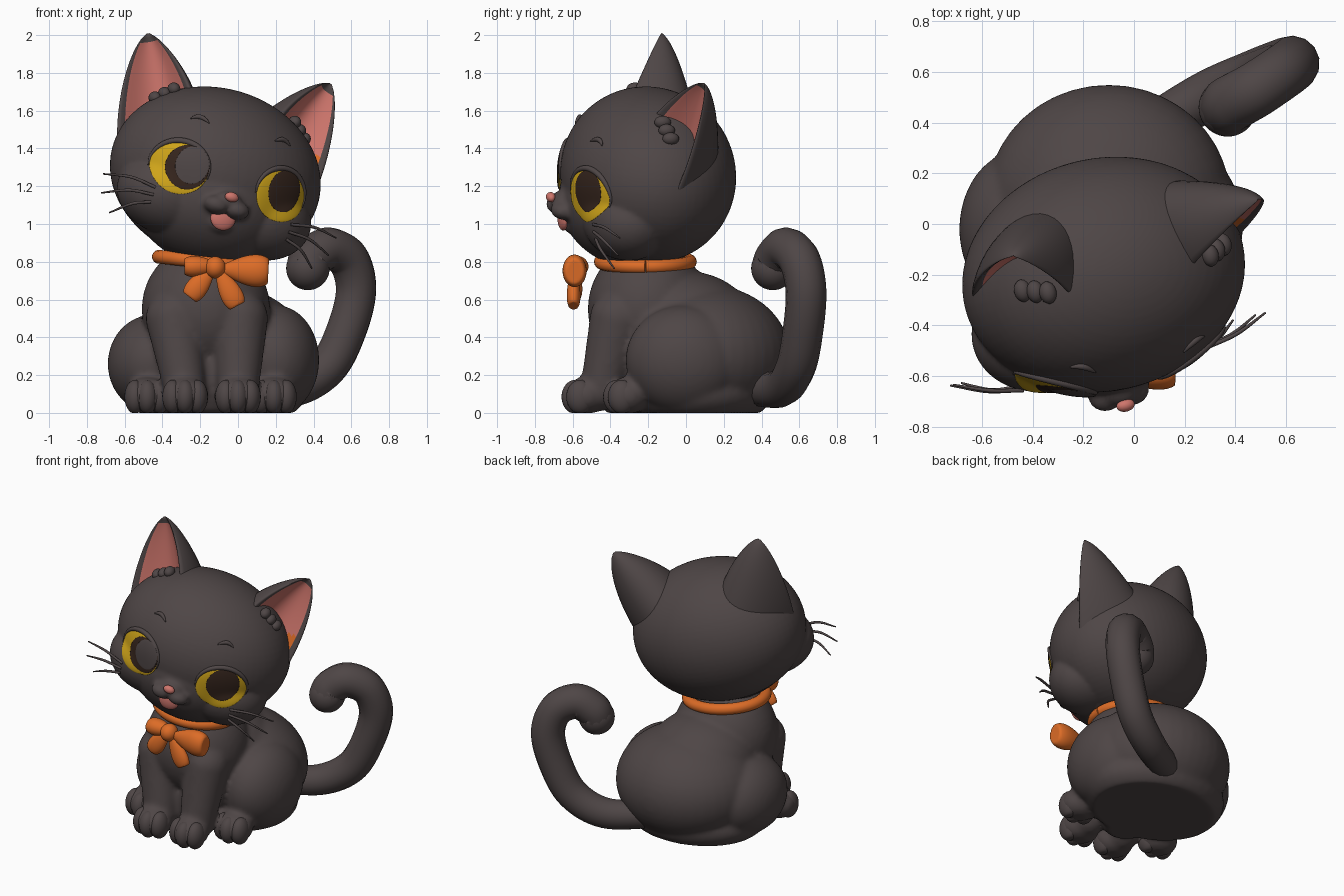
import bpy
import bmesh
from math import sin, cos, pi, radians, sqrt, exp, log
from mathutils import Vector, Matrix, Euler

cube = bpy.data.objects.get("Cube")
if cube:
    bpy.data.objects.remove(cube)


def material(name, r, g, b):
    mat = bpy.data.materials.new(name)
    mat.use_nodes = True
    mat.diffuse_color = (r, g, b, 1)
    shader = next(n for n in mat.node_tree.nodes if n.type == 'BSDF_PRINCIPLED')
    shader.inputs["Base Color"].default_value = (r, g, b, 1)
    shader.inputs["Roughness"].default_value = 0.8
    return mat


FUR = material("charcoal fur", 0.077, 0.061, 0.061)
PINK = material("soft pink", 0.62, 0.18, 0.15)
ORANGE = material("orange ribbon", 0.72, 0.15, 0.02)
YELLOW = material("amber eye", 0.62, 0.37, 0.01)
BROWN = material("dark brown pupil", 0.035, 0.018, 0.012)

# Head frame: turned a little to the left and tilted over
HEAD = (Matrix.Translation((-0.12, -0.2, 1.26))
        @ Matrix.Rotation(radians(13), 4, 'Z') @ Matrix.Rotation(radians(15), 4, 'Y'))
WORLD = Matrix.Identity(4)
# Skull, jaw and two cheeks as (centre, radii) in the head frame
SKULL = [((0, 0, 0), (0.57, 0.46, 0.46)), ((0, -0.07, -0.13), (0.44, 0.395, 0.36)),
         ((0.25, -0.16, -0.17), (0.285, 0.24, 0.22)), ((-0.25, -0.16, -0.17), (0.285, 0.24, 0.22))]


def face_y(x, z):
    """Front surface of the head in its own frame, with soft creases."""
    fronts = (c[1] - r[1] * sqrt(max(0.02, 1 - ((x - c[0]) / r[0])**2 - ((z - c[2]) / r[2])**2))
              for c, r in SKULL)
    return -log(sum(exp(-100 * y) for y in fronts)) / 100


def finish(name, bm, mats, frame=WORLD):
    bmesh.ops.recalc_face_normals(bm, faces=bm.faces)
    mesh = bpy.data.meshes.new(name)
    bm.to_mesh(mesh)
    bm.free()
    for mat in mats:
        mesh.materials.append(mat)
    for poly in mesh.polygons:
        poly.use_smooth = True
    ob = bpy.data.objects.new(name, mesh)
    ob.matrix_world = frame
    bpy.context.collection.objects.link(ob)
    return ob


def fuse(ob, voxel, iterations):
    """Melt overlapping volumes into one soft skin."""
    remesh = ob.modifiers.new("fuse", 'REMESH')
    remesh.mode = 'VOXEL'
    remesh.voxel_size = voxel
    remesh.use_smooth_shade = True
    relax = ob.modifiers.new("relax", 'SMOOTH')
    relax.factor = 0.5
    relax.iterations = iterations


def add_blob(bm, loc, size, rot=(0, 0, 0), taper=0, segs=40):
    """Ellipsoid, optionally growing along its x axis."""
    verts = bmesh.ops.create_uvsphere(bm, u_segments=segs, v_segments=segs // 2 + 4, radius=1)['verts']
    turn = Euler([radians(a) for a in rot]).to_matrix()
    for v in verts:
        k = 1 + taper * v.co.x
        x = min(v.co.x, 0.8) if taper else v.co.x
        local = Vector((x * size[0], v.co.y * size[1] * k, v.co.z * size[2] * k))
        v.co = turn @ local + Vector(loc)


def blob(name, loc, size, mat, frame=WORLD, **kw):
    bm = bmesh.new()
    add_blob(bm, loc, size, **kw)
    if frame is WORLD:
        for v in bm.verts:
            v.co.z = max(v.co.z, 0)
    finish(name, bm, [mat], frame)


def tube(name, points, mat, frame=WORLD, n=8):
    """Round tube through (x, y, z, radius) points."""
    p = [Vector(q) for q in points]
    p = [2 * p[0] - p[1]] + p + [2 * p[-1] - p[-2]]
    path = []
    for a, b, c, d in zip(p, p[1:], p[2:], p[3:]):
        for i in range(n):
            t = i / n
            path.append(0.5 * (2 * b + (c - a) * t + (2 * a - 5 * b + 4 * c - d) * t * t
                               + (3 * b - a - 3 * c + d) * t**3))
    path.append(p[-2])
    curve = bpy.data.curves.new(name, 'CURVE')
    curve.dimensions = '3D'
    curve.bevel_depth = 1
    curve.bevel_resolution = 5
    curve.use_fill_caps = True
    spline = curve.splines.new('POLY')
    spline.points.add(len(path) - 1)
    for point, q in zip(spline.points, path):
        point.co = (q[0], q[1], q[2], 1)
        point.radius = max(q[3], 0.001)
    curve.materials.append(mat)
    ob = bpy.data.objects.new(name, curve)
    ob.matrix_world = frame
    bpy.context.collection.objects.link(ob)


# Body: rump, back, chest, belly, haunches, legs and paws
bm = bmesh.new()
for loc, size in (((-0.1, 0.1, 0.31), (0.48, 0.45, 0.37)), ((-0.14, 0, 0.46), (0.36, 0.36, 0.29)),
                  ((-0.17, -0.2, 0.55), (0.34, 0.32, 0.35)), ((-0.14, -0.22, 0.22), (0.2, 0.22, 0.3)),
                  ((0.2, -0.01, 0.28), (0.23, 0.31, 0.29)), ((-0.45, -0.02, 0.26), (0.24, 0.31, 0.26)),
                  ((-0.12, 0.05, 0.1), (0.48, 0.4, 0.2))):
    add_blob(bm, loc, size)
for top_x, low_x in ((0.01, 0), (-0.34, -0.28)):
    top, low = Vector((top_x, -0.36, 0.5)), Vector((low_x, -0.45, 0.12))
    for i in range(13):
        t = i / 12
        r = 0.15 - 0.04 * t
        add_blob(bm, top.lerp(low, t), (r, r, r), segs=24)
PAWS = {"left_front": (0, -0.53), "right_front": (-0.28, -0.53),
        "left_hind": (0.19, -0.31), "right_hind": (-0.48, -0.33)}
for x, y in PAWS.values():
    add_blob(bm, (x, y, 0.09), (0.125, 0.115, 0.1), segs=24)
for v in bm.verts:
    v.co.z = max(v.co.z, 0)
fuse(finish("body", bm, [FUR]), 0.016, 7)

# Toes
for paw, (x, y) in PAWS.items():
    for i in (-1, 0, 1):
        blob(f"{paw}_toe_{i + 2}", (x + i * 0.065, y - 0.055 + abs(i) * 0.025, 0.085),
             (0.056, 0.074, 0.09), FUR, segs=24)

# Tail with a curled tip
tube("tail", [(0.02, 0.35, 0.13, 0.09), (0.28, 0.5, 0.13, 0.1), (0.47, 0.58, 0.24, 0.105),
              (0.575, 0.62, 0.44, 0.107), (0.625, 0.635, 0.65, 0.108), (0.585, 0.6, 0.81, 0.11),
              (0.48, 0.53, 0.87, 0.112), (0.39, 0.48, 0.82, 0.114), (0.37, 0.46, 0.765, 0.115)], FUR)
blob("tail_tip", (0.37, 0.46, 0.765), (0.115, 0.115, 0.115), FUR)

# Collar and bow
ring = [(0.255 * cos(a), 0.235 * sin(a), 0, 0.037) for a in (2 * pi * i / 24 for i in range(25))]
tube("collar", ring, ORANGE, Matrix.Translation((-0.165, -0.215, 0.8))
     @ Matrix.Rotation(radians(6), 4, 'Y'), 3)
blob("bow_knot", (-0.12, -0.59, 0.77), (0.055, 0.06, 0.058), ORANGE)
blob("bow_left_loop", (0.045, -0.59, 0.755), (0.145, 0.058, 0.078), ORANGE, rot=(0, 3, 0), taper=0.5)
blob("bow_right_loop", (-0.2, -0.575, 0.775), (0.105, 0.055, 0.052), ORANGE, rot=(0, 180, 0), taper=0.4)
blob("bow_left_end", (-0.05, -0.595, 0.655), (0.125, 0.034, 0.055), ORANGE, rot=(0, 62, 0), taper=0.4)
blob("bow_right_end", (-0.2, -0.585, 0.685), (0.115, 0.034, 0.054), ORANGE, rot=(0, 128, 0), taper=0.4)

# Head with muzzle and chin
bm = bmesh.new()
for loc, size in SKULL:
    add_blob(bm, loc, size, segs=64)
for loc, size in (((0.055, -0.46, -0.178), (0.072, 0.07, 0.05)), ((-0.055, -0.46, -0.178), (0.072, 0.07, 0.05)),
                  ((0, -0.45, -0.14), (0.08, 0.07, 0.05)), ((0, -0.395, -0.25), (0.09, 0.06, 0.07))):
    add_blob(bm, loc, size, segs=24)
fuse(finish("head", bm, [FUR], HEAD), 0.013, 3)
blob("mouth", (0, -0.448, -0.238), (0.068, 0.027, 0.064), PINK, HEAD)
blob("nose", (0, -0.522, -0.122), (0.037, 0.025, 0.026), PINK, HEAD)


def face_plate(name, cx, cz, rx, rz, mat, base, thick):
    """Thin lens that hugs the curve of the face."""
    bm = bmesh.new()
    add_blob(bm, (0, 0, 0), (1, 1, 1), segs=48)
    for v in bm.verts:
        x, z = cx + rx * v.co.x, cz + rz * v.co.z
        v.co = (x, face_y(x, z) - base + v.co.y * thick, z)
    finish(name, bm, [mat], HEAD)


def ear(name, s):
    """Lofted leaf with a deep round back and a hollow pink front."""
    n, steps = 40, 24
    bm = bmesh.new()
    loops = []
    back = Vector((-0.46, 0.88, 0))
    for i in range(steps + 1):
        t = i / steps * 0.995
        centre = Vector((0.365, -0.01, 0.15)).lerp(Vector((0.515, 0.15, 0.64)), t)
        across = Vector((0.72, 0.22, -0.66)).lerp(Vector((0.88, 0.28, -0.39)), t).normalized()
        width = 0.235 * (1 - t**1.5)**0.7
        depth = 0.37 * (1 - t)**0.75
        loop = []
        for j in range(n):
            a = 2 * pi * j / n
            h = -sin(a)
            y = h * h - 0.6 * h if h > 0 else -h
            co = centre + across * width * cos(a) + back * depth * y
            loop.append(bm.verts.new((s * co.x, co.y, co.z)))
        loops.append(loop)
    for i in range(steps):
        for j in range(n):
            k = (j + 1) % n
            f = bm.faces.new((loops[i][j], loops[i][k], loops[i + 1][k], loops[i + 1][j]))
            if -sin(2 * pi * (j + 0.5) / n) > 0.6 and i < steps * 0.88:
                c = f.calc_center_median()
                # the left ear is orange deep at its base
                f.material_index = 2 if s > 0 and 0.966 * c.z - 0.259 * c.x < 0.1 else 1
    bm.faces.new(loops[0])
    bm.faces.new(loops[-1])
    finish(name, bm, [FUR, PINK, ORANGE], HEAD)


for side, s in (("left", 1), ("right", -1)):
    ear(side + "_ear", s)
    for i in range(3):
        blob(f"{side}_ear_tuft_{i + 1}", (s * (0.34 + 0.04 * i), -0.02 + 0.015 * i, 0.38 - 0.035 * i),
             (0.034, 0.045, 0.034), FUR, HEAD, segs=16)

    # Eye, upper lid and brow
    ex, ez = s * 0.285, -0.036
    face_plate(side + "_eye", ex, ez, 0.147, 0.14, YELLOW, 0.002, 0.008)
    lid = []
    for i in range(13):
        a = radians(-10 + 200 * i / 12)
        x, z = ex + 0.15 * cos(a), ez + 0.143 * sin(a)
        lid.append((x, face_y(x, z), z, 0.004 + 0.012 * sin(pi * i / 12)))
    tube(side + "_eyelid", lid, FUR, HEAD, 3)
    brow = []
    for i in range(5):
        x, z = s * (0.185 + 0.024 * i), 0.235 + 0.02 * sin(pi * i / 4)
        brow.append((x, face_y(x, z) - 0.003, z, 0.003 + 0.01 * sin(pi * i / 4)))
    tube(side + "_brow", brow, FUR, HEAD, 4)

    # Whiskers
    for i, (tx, tz) in enumerate(((0.655, -0.17), (0.64, -0.27), (0.57, -0.36))):
        z = -0.17 - 0.04 * i
        tube(f"{side}_whisker_{i + 1}", [(s * 0.38, face_y(0.38, z), z, 0.008),
             (s * (0.38 + tx) / 2, -0.345, (z + tz) / 2 + 0.02, 0.008), (s * tx, -0.29, tz, 0.004)], FUR, HEAD)

# Pupils glance to the left; the right one carries a soft grey sheen
face_plate("left_pupil", 0.297, -0.01, 0.095, 0.112, BROWN, 0.01, 0.005)
face_plate("right_pupil", -0.25, -0.025, 0.11, 0.118, BROWN, 0.01, 0.005)
face_plate("right_pupil_sheen", -0.23, -0.008, 0.085, 0.1, FUR, 0.015, 0.004)
